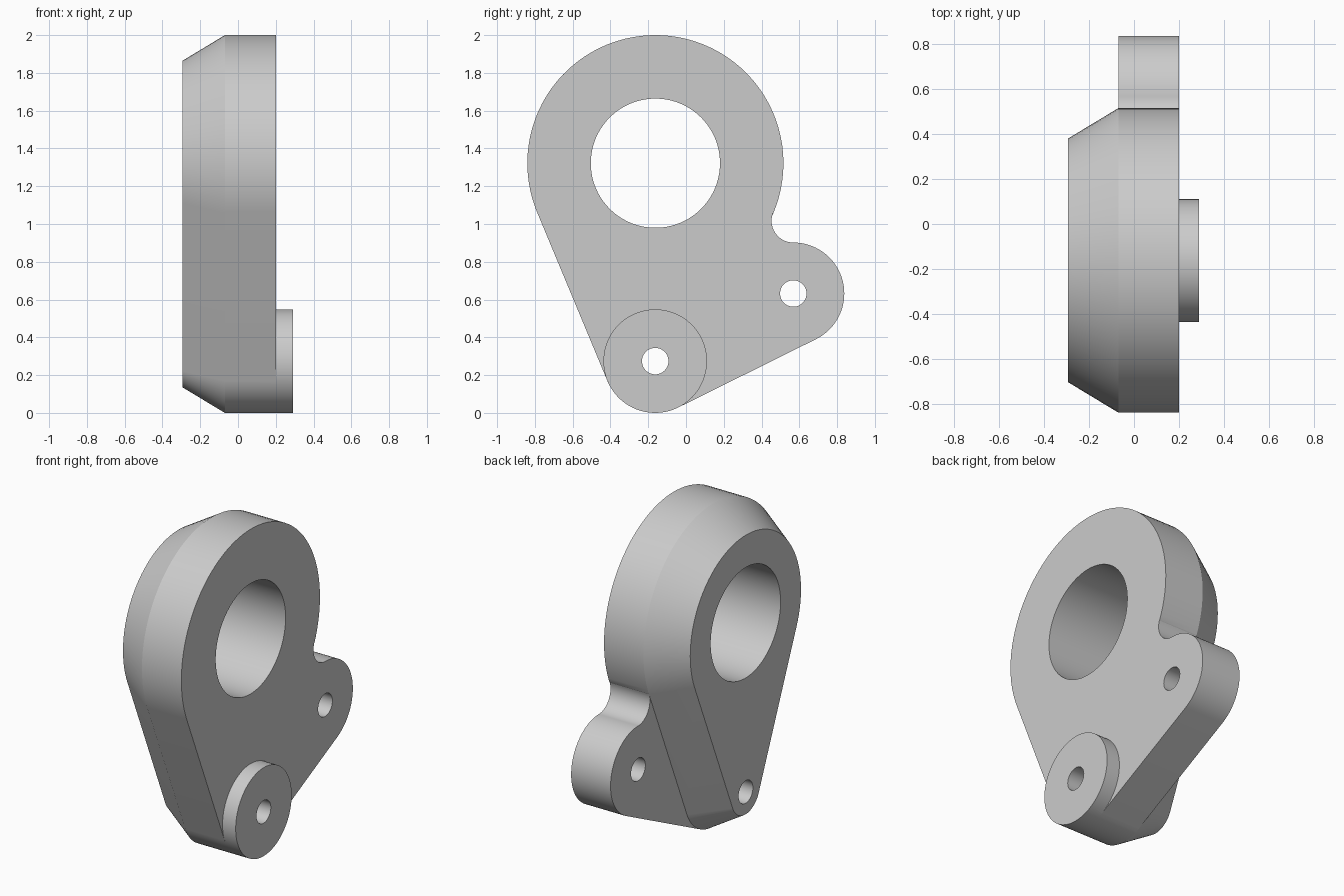
import bpy
import bmesh
from math import sin, cos, asin, atan2, degrees, radians, dist, ceil, floor

if "Cube" in bpy.data.objects:
    bpy.data.objects.remove(bpy.data.objects["Cube"])

grey = bpy.data.materials.new("plain grey")
grey.use_nodes = True
grey.diffuse_color = (0.6, 0.6, 0.6, 1)
grey.node_tree.nodes["Principled BSDF"].inputs["Base Color"].default_value = (0.6, 0.6, 0.6, 1)

STEP = 4
# Circle centres (y, z) and radii of the side profile
RING, RING_R = (-0.162, 1.322), 0.678
PIVOT, PIVOT_R = (-0.163, 0.274), 0.274
LUG, LUG_R = (0.568, 0.632), 0.27
FILLET, FILLET_R = (0.568, 1.017), 0.115
BACK, MID, FRONT, BOSS_END = -0.295, -0.07, 0.2, 0.29
INSET = 0.136


def arc(centre, r, a0, a1):
    """Points from angle a0 to a1, sampled on a shared angular grid."""
    lo, hi = min(a0, a1), max(a0, a1)
    inner = [k * STEP for k in range(floor(lo / STEP), ceil(hi / STEP) + 1)
             if lo + 0.3 < k * STEP < hi - 0.3]
    angles = [lo] + inner + [hi]
    if a0 > a1:
        angles.reverse()
    return [(centre[0] + r * cos(radians(a)), centre[1] + r * sin(radians(a))) for a in angles]


def circle(centre, r):
    return arc(centre, r, 0, 360)[:-1]


def heading(a, b):
    return degrees(atan2(b[1] - a[1], b[0] - a[0]))


def loft(name, loop0, x0, loop1, x1):
    """Closed solid between two matching profiles along x."""
    bm = bmesh.new()
    v0 = [bm.verts.new((x0, y, z)) for y, z in loop0]
    v1 = [bm.verts.new((x1, y, z)) for y, z in loop1]
    bm.faces.new(v0[::-1])
    bm.faces.new(v1)
    n = len(v0)
    for i in range(n):
        j = (i + 1) % n
        bm.faces.new((v0[i], v0[j], v1[j], v1[i]))
    bmesh.ops.recalc_face_normals(bm, faces=bm.faces)
    mesh = bpy.data.meshes.new(name)
    bm.to_mesh(mesh)
    bm.free()
    mesh.materials.append(grey)
    obj = bpy.data.objects.new(name, mesh)
    bpy.context.collection.objects.link(obj)
    return obj


def combine(target, tool, operation):
    """Apply a boolean and discard the tool."""
    mod = target.modifiers.new(operation.lower(), "BOOLEAN")
    mod.operation, mod.solver, mod.object = operation, "EXACT", tool
    bpy.ops.object.select_all(action="DESELECT")
    bpy.context.view_layer.objects.active = target
    target.select_set(True)
    bpy.ops.object.modifier_apply(modifier=mod.name)
    bpy.data.objects.remove(tool)


# Straight flanks leave the circles at these angles
flank = degrees(asin((RING_R - PIVOT_R) / dist(RING, PIVOT)))
under = heading(PIVOT, LUG) - 90
lug_end = heading(LUG, FILLET)
ring_start = heading(RING, FILLET)

# Main plate with side lug and concave fillet
outline = (arc(RING, RING_R, ring_start, 180 + flank)
           + arc(PIVOT, PIVOT_R, 180 + flank, 360 + under)
           + arc(LUG, LUG_R, under, lug_end)
           + arc(FILLET, FILLET_R, lug_end + 180, ring_start + 180)[1:-1])
body = loft("bracket_body", outline, MID, outline, FRONT)


# Tapered back: a teardrop that shrinks away from the plate
def teardrop(inset):
    return (arc(RING, RING_R - inset, -flank, 180 + flank)
            + arc(PIVOT, PIVOT_R - inset, 180 + flank, 360 - flank))


combine(body, loft("tapered_back", teardrop(INSET), BACK, teardrop(0), MID), "UNION")

# Round boss on the pivot
disc = circle(PIVOT, PIVOT_R)
combine(body, loft("pivot_boss", disc, FRONT, disc, BOSS_END), "UNION")

# Through holes
for centre, r in ((RING, 0.342), (PIVOT, 0.07), (LUG, 0.07)):
    hole = circle(centre, r)
    cutter = loft("hole_cutter", hole, -1, hole, 1)
    cutter.hide_render = True
    combine(body, cutter, "DIFFERENCE")

bpy.ops.object.select_all(action="DESELECT")
body.select_set(True)
bpy.context.view_layer.objects.active = body
bpy.ops.object.shade_smooth_by_angle(angle=radians(20))
